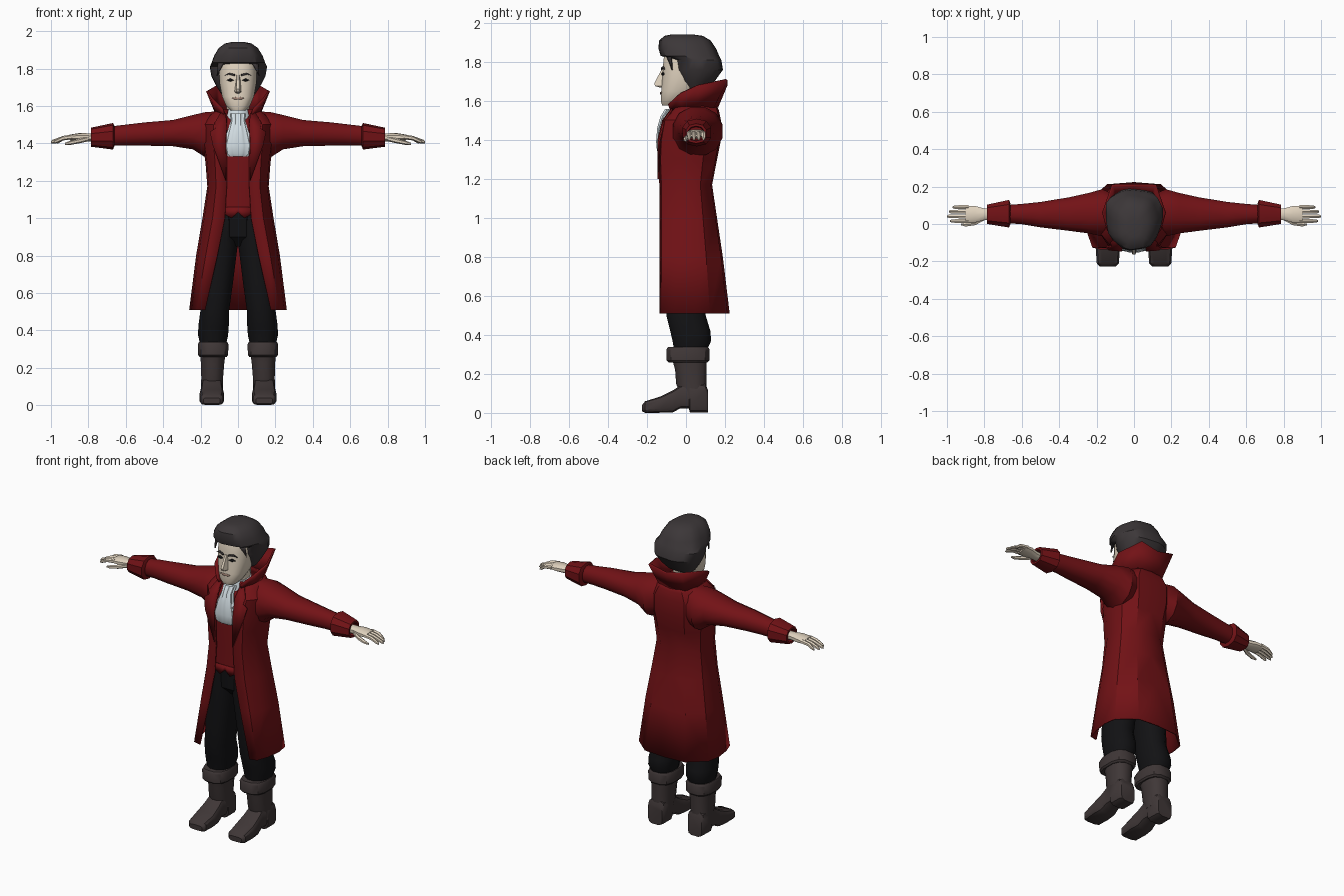
import bpy, bmesh, math
from mathutils import Vector

if "Cube" in bpy.data.objects:
    bpy.data.objects.remove(bpy.data.objects["Cube"], do_unlink=True)


def material(name, r, g, b):
    mat = bpy.data.materials.new(name)
    mat.use_nodes = True
    mat.diffuse_color = (r, g, b, 1)
    shader = next(n for n in mat.node_tree.nodes if n.type == 'BSDF_PRINCIPLED')
    shader.inputs["Base Color"].default_value = (r, g, b, 1)
    shader.inputs["Roughness"].default_value = 0.9
    return mat


red = material("dark red cloth", .17, .006, .008)
black = material("black cloth", .006, .006, .007)
leather = material("boot leather", .05, .038, .038)
hair_dark = material("dark hair", .045, .038, .04)
skin = material("pale skin", .75, .65, .52)
lip = material("lip tone", .42, .27, .21)
white = material("white linen", .66, .74, .78)


def finish(name, bm, mat, mirror=False, thick=0, angle=35):
    """Turn a bmesh into a shaded object, optionally mirrored and thickened."""
    bmesh.ops.recalc_face_normals(bm, faces=bm.faces)
    mesh = bpy.data.meshes.new(name)
    bm.to_mesh(mesh)
    bm.free()
    mesh.materials.append(mat)
    obj = bpy.data.objects.new(name, mesh)
    bpy.context.scene.collection.objects.link(obj)
    bpy.ops.object.select_all(action='DESELECT')
    obj.select_set(True)
    bpy.context.view_layer.objects.active = obj
    bpy.ops.object.shade_smooth_by_angle(angle=math.radians(angle))
    if mirror:
        obj.modifiers.new("Mirror", 'MIRROR')
    if thick:
        solid = obj.modifiers.new("Solidify", 'SOLIDIFY')
        solid.thickness = thick
        solid.offset = 0
    return obj


def loft(name, rings, mat, closed=True, **options):
    """Skin a row of cross-sections; closed ones are capped at both ends."""
    bm = bmesh.new()
    rows = [[bm.verts.new(p) for p in ring] for ring in rings]
    count = len(rows[0])
    for low, high in zip(rows, rows[1:]):
        for i in range(count if closed else count - 1):
            j = (i + 1) % count
            bm.faces.new((low[i], low[j], high[j], high[i]))
    if closed:
        bm.faces.new(rows[0])
        bm.faces.new(rows[-1])
    return finish(name, bm, mat, **options)


def oval(axis, pos, c1, c2, r1, r2, n=12, p=2.0, flute=0, waves=0):
    """Superellipse cross-section perpendicular to the given axis."""
    ring = []
    for i in range(n):
        t = (i + .5) / n * math.tau
        c, s = math.cos(t), math.sin(t)
        swell = 1 + flute * math.cos(waves * t)
        a = c1 + r1 * swell * math.copysign(abs(c) ** (2 / p), c)
        b = c2 + r2 * swell * math.copysign(abs(s) ** (2 / p), s)
        ring.append(Vector({'x': (pos, a, b), 'y': (a, pos, b), 'z': (a, b, pos)}[axis]))
    return ring


def stack(rows, **shape):
    """Horizontal sections from (height, half width, front y, back y)."""
    return [oval('z', z, 0, (f + b) / 2, w, (b - f) / 2, **shape) for z, w, f, b in rows]


def plate(name, outline, depth, mat, thick=.008, mirror=True):
    """Thin flat detail drawn in x and z, laid at y = depth(x, z)."""
    bm = bmesh.new()
    face = bm.faces.new([bm.verts.new((x, depth(x, z), z)) for x, z in outline])
    bmesh.ops.triangulate(bm, faces=[face])
    finish(name, bm, mat, mirror=mirror, thick=thick)


# Long coat, open at the front: height, opening, half width, front y, back y
coat = []
for z, e, w, f, b in [(.51, .175, .257, -.133, .22), (.8, .11, .22, -.133, .185),
                      (1.0, .07, .186, -.133, .155), (1.17, .06, .16, -.133, .13),
                      (1.3, .06, .17, -.137, .155), (1.4, .06, .185, -.133, .175),
                      (1.5, .06, .188, -.115, .175), (1.55, .06, .15, -.07, .165),
                      (1.58, .05, .11, -.05, .15)]:
    section = [(e, f), (e + .55 * (w - e), f + .01), (w * .95, f * .4), (w, .04),
               (w * .95, b * .55), (w * .55, b * .95), (0, b)]
    coat.append([(x, y, z) for x, y in section])
loft("long_coat", coat, red, closed=False, mirror=True, thick=.008)

# Waistcoat with two points at the hem
loft("waistcoat", stack([(1.03, .135, -.128, .1), (1.17, .13, -.128, .1),
                         (1.3, .14, -.13, .12), (1.42, .15, -.127, .14),
                         (1.5, .14, -.105, .14), (1.55, .11, -.06, .13)], n=20, p=3), red)
plate("waistcoat_point", [(0, 1.06), (.075, 1.06), (.07, 1.02), (.035, 1.0), (0, 1.03)],
      lambda x, z: -.128, red)

# Standing collar and lapels
collar_base = [(.07, -.075, 1.545), (.11, -.02, 1.555), (.118, .06, 1.565),
               (.09, .14, 1.57), (0, .16, 1.57)]
collar_top = [(.085, -.09, 1.585), (.14, -.03, 1.64), (.165, .06, 1.68),
              (.115, .208, 1.71), (0, .208, 1.685)]
loft("standing_collar", [collar_base, collar_top], red, closed=False, mirror=True, thick=.012)
plate("lapel", [(.065, 1.2), (.135, 1.39), (.15, 1.46), (.12, 1.48), (.125, 1.51),
                (.095, 1.56), (.065, 1.56), (.06, 1.5), (.065, 1.4)],
      lambda x, z: -.147 + .07 * x + max(0, z - 1.4) * .25 + max(0, z - 1.5) * .5,
      red, thick=.009)

# Sleeves and turned-back cuffs: x, centre y, centre z, y radius, z radius
sleeve = [(.08, .06, 1.46, .09, .115), (.17, .06, 1.445, .13, .127),
          (.24, .058, 1.46, .112, .095), (.35, .053, 1.455, .092, .072),
          (.5, .05, 1.45, .07, .064), (.6, .053, 1.445, .056, .057),
          (.74, .053, 1.435, .045, .05)]
loft("sleeve", [oval('x', *row, p=2.2) for row in sleeve], red, mirror=True)
cuff = [(.66, .055, 1.44, .055, .052), (.668, .055, 1.438, .077, .071),
        (.785, .052, 1.433, .054, .051), (.785, .052, 1.433, .042, .038),
        (.75, .052, 1.433, .038, .034)]
loft("sleeve_cuff", [oval('x', *row, n=10, p=2.4) for row in cuff], red, mirror=True)

# Hands
palm = [(.74, .052, 1.43, .03, .024), (.8, .052, 1.432, .032, .022),
        (.85, .052, 1.434, .046, .021), (.9, .052, 1.432, .047, .015)]
loft("palm", [oval('x', *row, n=10, p=2.6) for row in palm], skin, mirror=True)
for finger, y, tip in [("little", .09, .97), ("ring", .066, .99),
                       ("middle", .041, 1.0), ("index", .016, .985)]:
    rings = [oval('x', x, y, z, r, r, n=6) for x, z, r in
             [(.885, 1.435, .013), (.935, 1.428, .012), (tip - .01, 1.41, .01), (tip, 1.405, .005)]]
    loft(finger + "_finger", rings, skin, mirror=True)
thumb = [(.8, .03, 1.425, .012, .014), (.85, .005, 1.413, .013, .013),
         (.9, -.004, 1.402, .011, .011), (.925, -.002, 1.397, .005, .006)]
loft("thumb", [oval('x', *row, n=6) for row in thumb], skin, mirror=True)

# Trousers: height, centre x, centre y, x radius, y radius
leg = [(.3, .133, .02, .065, .08), (.37, .133, .03, .082, .102), (.42, .131, .022, .084, .106),
       (.5, .125, 0, .079, .104), (.65, .11, 0, .085, .106), (.85, .087, -.003, .087, .112),
       (1.0, .075, -.003, .08, .112), (1.08, .07, -.003, .075, .105)]
loft("trouser_leg", [oval('z', *row, p=2.3) for row in leg], black, mirror=True)
loft("trouser_seat", stack([(.85, .1, -.06, .08), (.9, .15, -.105, .11),
                            (1.08, .135, -.118, .1)], n=16, p=2.6), black)

# Boots: foot sections run from toe to heel with a raised arch
foot = []
for y, w, low, high in [(-.226, .045, .008, .04), (-.21, .06, 0, .06), (-.13, .066, 0, .085),
                        (-.07, .06, 0, .115), (-.03, .056, .022, .14), (.015, .056, .022, .16),
                        (.02, .06, 0, .16), (.1, .058, 0, .15), (.112, .05, 0, .12)]:
    foot.append(oval('y', y, .14, (low + high) / 2, w, (high - low) / 2, p=4))
loft("boot_foot", foot, leather, mirror=True)
shaft = [(.08, .139, .04, .06, .065), (.15, .138, .027, .06, .08),
         (.22, .136, .025, .064, .083), (.3, .134, .015, .072, .095)]
loft("boot_shaft", [oval('z', *row, p=2.4) for row in shaft], leather, mirror=True)
top_cuff = [(.258, .133, .01, .074, .1), (.268, .133, .01, .082, .112),
            (.325, .133, .01, .084, .114), (.337, .133, .01, .078, .106)]
loft("boot_cuff", [oval('z', *row, p=2.8) for row in top_cuff], leather, mirror=True)

# Neck, neckcloth and ruffled cravat
loft("neck", stack([(1.5, .065, -.07, .08), (1.66, .065, -.07, .09)]), skin)
loft("neckcloth", stack([(1.5, .085, -.095, .09), (1.55, .078, -.088, .09),
                         (1.585, .072, -.08, .09)], n=16), white)
ruffle = [(1.33, .05, -.14, -.11), (1.345, .066, -.148, -.11), (1.39, .074, -.152, -.11),
          (1.46, .056, -.147, -.1), (1.52, .038, -.13, -.07), (1.56, .042, -.105, -.05)]
loft("cravat", stack(ruffle, n=32, flute=.1, waves=10), white)

# Head and nose
head = [(1.577, .04, -.122, -.03), (1.6, .064, -.13, 0), (1.65, .086, -.128, .06),
        (1.72, .099, -.122, .1), (1.78, .102, -.119, .12), (1.84, .1, -.113, .12),
        (1.9, .08, -.09, .1)]
loft("head", stack(head, n=20, p=2.5), skin)
nose = [[(-w, -.1, z), (-w * .4, tip, z), (w * .4, tip, z), (w, -.1, z)] for z, w, tip in
        [(1.668, .02, -.128), (1.676, .024, -.158), (1.69, .021, -.163), (1.765, .014, -.124)]]
loft("nose", nose, skin)


# Painted face details
def face_depth(x, z):
    return -.129 + .25 * x


plate("eye", [(.022, 1.738), (.04, 1.731), (.062, 1.738), (.042, 1.747)], face_depth, black)
plate("eyebrow", [(.016, 1.76), (.05, 1.768), (.074, 1.762), (.05, 1.777), (.018, 1.77)],
      face_depth, hair_dark)
plate("mouth", [(0, 1.634), (.02, 1.636), (.034, 1.643), (.014, 1.647), (0, 1.645)],
      lambda x, z: -.129 + .12 * x, lip)

# Swept-back hair overhanging the forehead
hair = [(1.655, .085, 0, .1), (1.7, .115, -.035, .145), (1.76, .146, -.055, .188),
        (1.81, .154, -.06, .18), (1.832, .144, -.128, .168), (1.87, .13, -.14, .152),
        (1.91, .105, -.136, .125), (1.934, .072, -.11, .085), (1.942, .035, -.07, .03)]
loft("hair", stack(hair, n=24, p=2.4, flute=.025, waves=7), hair_dark)
plate("temple_hair", [(.07, 1.84), (.103, 1.85), (.112, 1.76), (.098, 1.79)],
      lambda x, z: -.155 + .75 * x, hair_dark)
